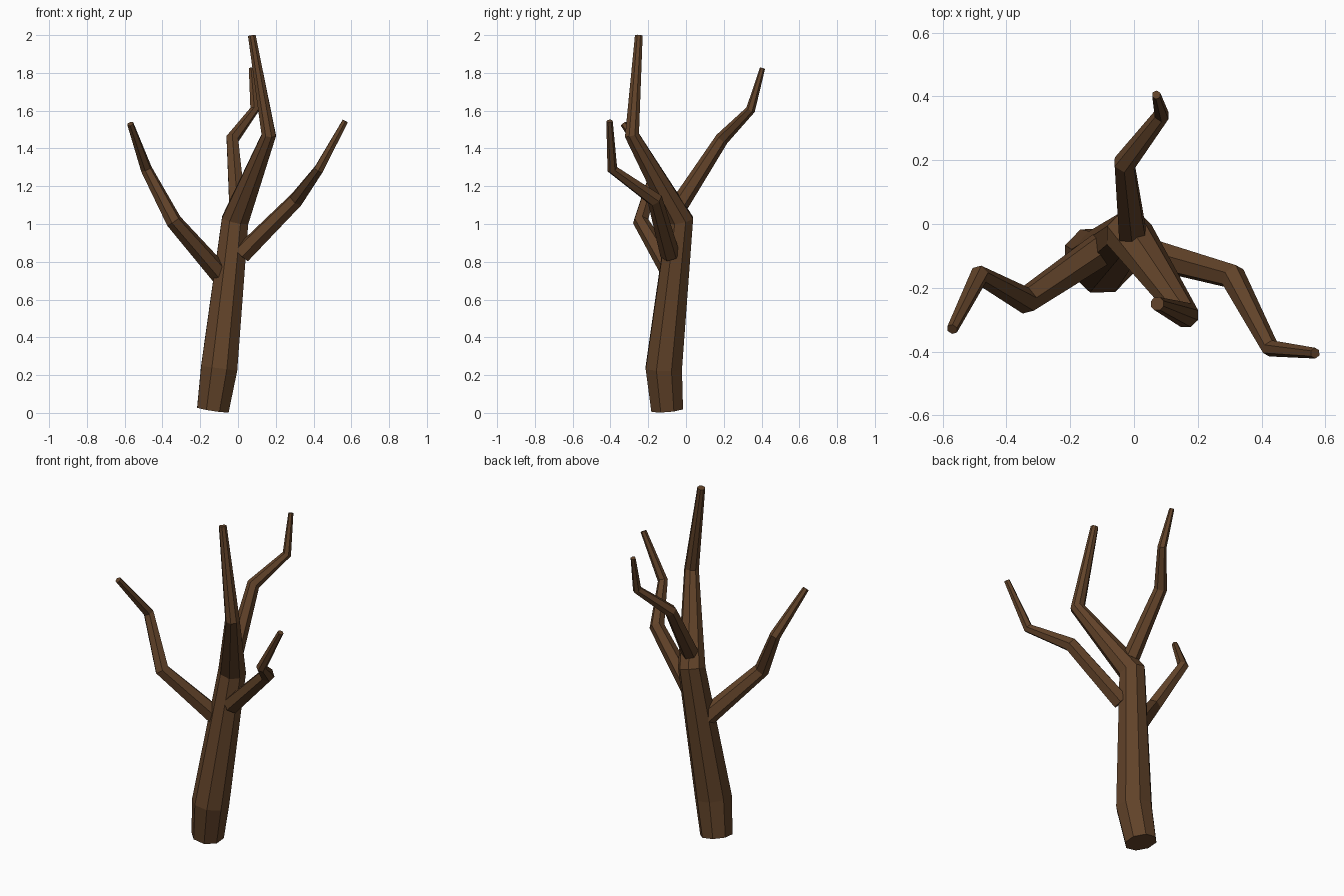
import bpy, bmesh, math
from mathutils import Vector

if "Cube" in bpy.data.objects:
    bpy.data.objects.remove(bpy.data.objects["Cube"])

bark = bpy.data.materials.new("dark_brown_bark")
bark.diffuse_color = (0.12, 0.055, 0.022, 1)
bark.use_nodes = True
bark.node_tree.nodes["Principled BSDF"].inputs["Base Color"].default_value = bark.diffuse_color


def limb(name, sides, nodes):
    """Flat-sided tapered tube through (x, y, z, radius) nodes, closed at both ends."""
    pts = [Vector(n[:3]) for n in nodes]
    dirs = [(b - a).normalized() for a, b in zip(pts, pts[1:])]
    tangents = [dirs[0]] + [(a + b).normalized() for a, b in zip(dirs, dirs[1:])] + [dirs[-1]]
    bm = bmesh.new()
    rings = []
    side = Vector((1, 0, 0))
    for p, t, n in zip(pts, tangents, nodes):
        # carry the ring frame along the path without twisting
        side = (side - t * side.dot(t)).normalized()
        up = t.cross(side)
        ring = []
        for i in range(sides):
            a = 2 * math.pi * (i + 0.5) / sides
            ring.append(bm.verts.new(p + n[3] * (math.cos(a) * side + math.sin(a) * up)))
        rings.append(ring)
    for lo, hi in zip(rings, rings[1:]):
        for i in range(sides):
            j = (i + 1) % sides
            bm.faces.new((lo[i], lo[j], hi[j], hi[i]))
    bm.faces.new(rings[0][::-1])
    bm.faces.new(rings[-1])
    bmesh.ops.recalc_face_normals(bm, faces=bm.faces)
    mesh = bpy.data.meshes.new(name)
    bm.to_mesh(mesh)
    bm.free()
    mesh.materials.append(bark)
    bpy.context.collection.objects.link(bpy.data.objects.new(name, mesh))


# Leaning trunk that bends forward, then rises to the top
limb("trunk", 8, [(-0.133, -0.10, 0.017, 0.091), (-0.10, -0.118, 0.235, 0.104),
                  (-0.015, -0.033, 1.02, 0.077), (0.163, -0.286, 1.47, 0.041),
                  (0.073, -0.25, 1.998, 0.022)])

# Three crooked side branches
limb("left_branch", 6, [(-0.09, -0.07, 0.73, 0.055), (-0.34, -0.24, 1.015, 0.043),
                        (-0.485, -0.16, 1.29, 0.031), (-0.57, -0.33, 1.53, 0.018)])
limb("right_branch", 6, [(0.02, -0.085, 0.84, 0.052), (0.31, -0.165, 1.13, 0.042),
                         (0.428, -0.39, 1.29, 0.028), (0.568, -0.405, 1.545, 0.017)])
limb("back_branch", 6, [(-0.005, -0.03, 1.11, 0.048), (-0.03, 0.19, 1.45, 0.036),
                        (0.087, 0.342, 1.605, 0.025), (0.07, 0.405, 1.825, 0.014)])
